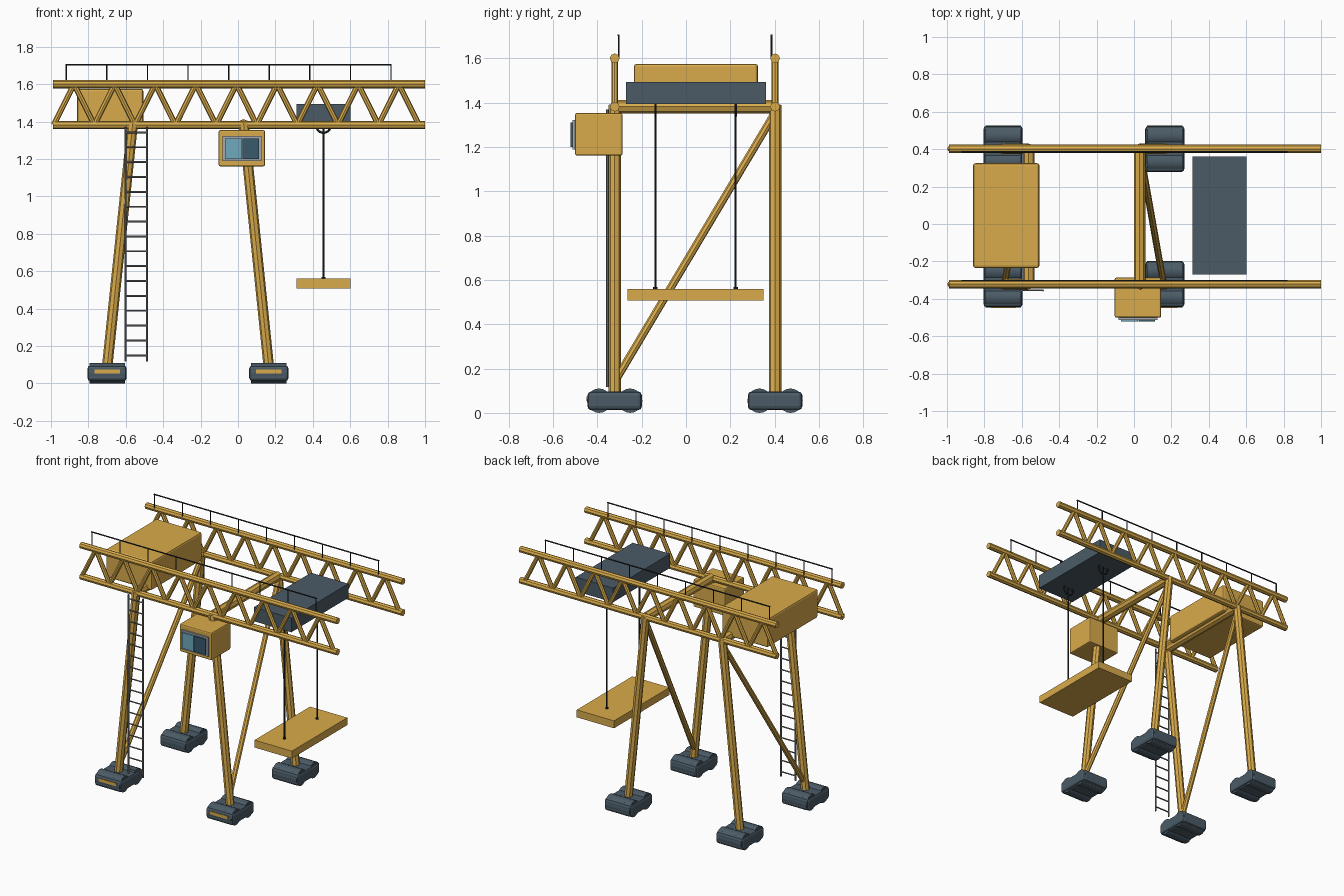
import bpy, bmesh
from mathutils import Vector, Matrix

if "Cube" in bpy.data.objects:
    bpy.data.objects.remove(bpy.data.objects["Cube"])


def material(name, rgb):
    m = bpy.data.materials.new(name)
    m.diffuse_color = (*rgb, 1)
    m.use_nodes = True
    m.node_tree.nodes["Principled BSDF"].inputs["Base Color"].default_value = m.diffuse_color
    return m


YELLOW = material("crane_yellow", (0.70, 0.41, 0.07))
SLATE = material("slate", (0.07, 0.105, 0.135))
DARK = material("dark_steel", (0.018, 0.022, 0.026))
STEEL = material("ladder_steel", (0.2, 0.2, 0.2))
FRAME = material("window_frame", (0.38, 0.41, 0.43))
GLASS = material("light_glass", (0.16, 0.40, 0.52))
TINT = material("dark_glass", (0.04, 0.10, 0.15))


def finish(name, bm, mat):
    me = bpy.data.meshes.new(name)
    bm.to_mesh(me)
    bm.free()
    me.materials.append(mat)
    ob = bpy.data.objects.new(name, me)
    bpy.context.collection.objects.link(ob)
    return ob


def tubes(name, segments, mat, sides=8):
    """One object made of straight tubes: (start, end, radius)."""
    bm = bmesh.new()
    for a, b, r in segments:
        a, b = Vector(a), Vector(b)
        d = b - a
        rot = d.to_track_quat('Z', 'Y').to_matrix().to_4x4()
        bmesh.ops.create_cone(bm, cap_ends=True, segments=sides, radius1=r, radius2=r,
                              depth=d.length, matrix=Matrix.Translation((a + b) / 2) @ rot)
    return finish(name, bm, mat)


def box(name, lo, hi, mat, bevel=0.0):
    lo, hi = Vector(lo), Vector(hi)
    bm = bmesh.new()
    bmesh.ops.create_cube(bm, size=1, matrix=Matrix.Translation((lo + hi) / 2)
                          @ Matrix.Diagonal((*(hi - lo), 1)))
    if bevel:
        bmesh.ops.bevel(bm, geom=bm.edges[:], offset=bevel, segments=2,
                        profile=0.5, affect='EDGES')
    return finish(name, bm, mat)


SIDES = {"front": -0.322, "back": 0.402}
ENDS = {"left": (-0.70, -0.563), "right": (0.165, 0.03)}   # foot x, top x
LOW, HIGH = 1.382, 1.60
STEP = 0.217

for side, y in SIDES.items():
    # Truss girder: two chords and zigzag lattice
    tubes(side + "_girder_chords",
          [((-0.99, y, z), (1.0, y, z), 0.022) for z in (LOW, HIGH)], YELLOW)
    nodes = [(-0.985 + i * STEP / 2, y, HIGH if i % 2 else LOW) for i in range(19)]
    tubes(side + "_girder_lattice",
          [(a, b, 0.015) for a, b in zip(nodes, nodes[1:])], YELLOW)

    # Handrail, set slightly inward
    ry = y + (0.018 if y < 0 else -0.016)
    posts = [-0.918 + i * STEP for i in range(9)]
    rail = [((x, ry, HIGH), (x, ry, 1.704), 0.004) for x in posts]
    rail.append(((posts[0] - 0.004, ry, 1.704), (posts[-1] + 0.004, ry, 1.704), 0.005))
    tubes(side + "_handrail", rail, DARK, 6)

    for end, (fx, tx) in ENDS.items():
        part = f"{side}_{end}_"
        tubes(part + "leg", [((fx, y, 0.085), (tx, y, 1.39), 0.028)], YELLOW)
        # Bogie body with two wheels
        box(part + "bogie", (fx - 0.105, y - 0.123, 0.012),
            (fx + 0.105, y + 0.123, 0.097), SLATE, 0.018)
        wheels = tubes(part + "wheels", [((fx - 0.095, y + s * 0.07, 0.055),
                       (fx + 0.095, y + s * 0.07, 0.055), 0.055) for s in (-1, 1)],
                       SLATE, 20)
        bpy.context.view_layer.objects.active = wheels
        wheels.select_set(True)
        bpy.ops.object.shade_smooth_by_angle(angle=0.6)
        wheels.select_set(False)
        if side == "front":
            box(part + "bogie_stripe", (fx - 0.068, y - 0.127, 0.053),
                (fx + 0.068, y - 0.115, 0.075), YELLOW)

# Cross beams and diagonal braces between front and back legs
yf, yb = SIDES["front"], SIDES["back"]
for end, (fx, tx) in ENDS.items():
    tubes(end + "_cross_beam", [((tx, yf, LOW), (tx, yb, LOW), 0.031)], YELLOW)
    low_x = fx + (tx - fx) * 0.05
    tubes(end + "_diagonal_brace",
          [((low_x, yf, 0.14), (tx, yb, 1.355), 0.018)], YELLOW)

# Machinery house
box("machinery_house", (-0.86, -0.235, 1.375), (-0.506, 0.325, 1.575), YELLOW, 0.012)

# Trolley, cables, sheaves and spreader
box("trolley", (0.313, -0.27, 1.395), (0.602, 0.361, 1.494), SLATE)
box("spreader", (0.313, -0.264, 0.508), (0.602, 0.35, 0.56), YELLOW)
CABLE_X = 0.457
for name, y in (("front", -0.138), ("back", 0.224)):
    tubes(name + "_cable", [((CABLE_X, y, 0.555), (CABLE_X, y, 1.40), 0.005)], DARK)
    tubes(name + "_cable_anchor", [((CABLE_X, y, 0.555), (CABLE_X, y, 0.568), 0.010)], DARK)
    bpy.ops.mesh.primitive_torus_add(location=(CABLE_X, y, 1.378), rotation=(1.5708, 0, 0),
                                     major_radius=0.038, minor_radius=0.006,
                                     major_segments=24, minor_segments=6)
    sheave = bpy.context.object
    sheave.name = name + "_sheave"
    sheave.data.materials.append(DARK)

# Operator cab with framed two-pane window
box("cab", (-0.103, -0.50, 1.161), (0.145, -0.287, 1.354), YELLOW, 0.008)
box("cab_window_frame", (-0.083, -0.512, 1.188), (0.125, -0.495, 1.322), FRAME)
box("cab_window_left", (-0.07, -0.522, 1.20), (0.022, -0.505, 1.31), GLASS)
box("cab_window_right", (0.024, -0.522, 1.20), (0.112, -0.505, 1.31), TINT)

# Access ladder
LY = -0.355
lx = (-0.601, -0.487)
ladder = [((x, LY, 0.117), (x, LY, 1.37), 0.006) for x in lx]
ladder += [((lx[0], LY, 0.15 + i * 0.0795), (lx[1], LY, 0.15 + i * 0.0795), 0.005)
           for i in range(16)]
tubes("ladder", ladder, STEEL, 6)
